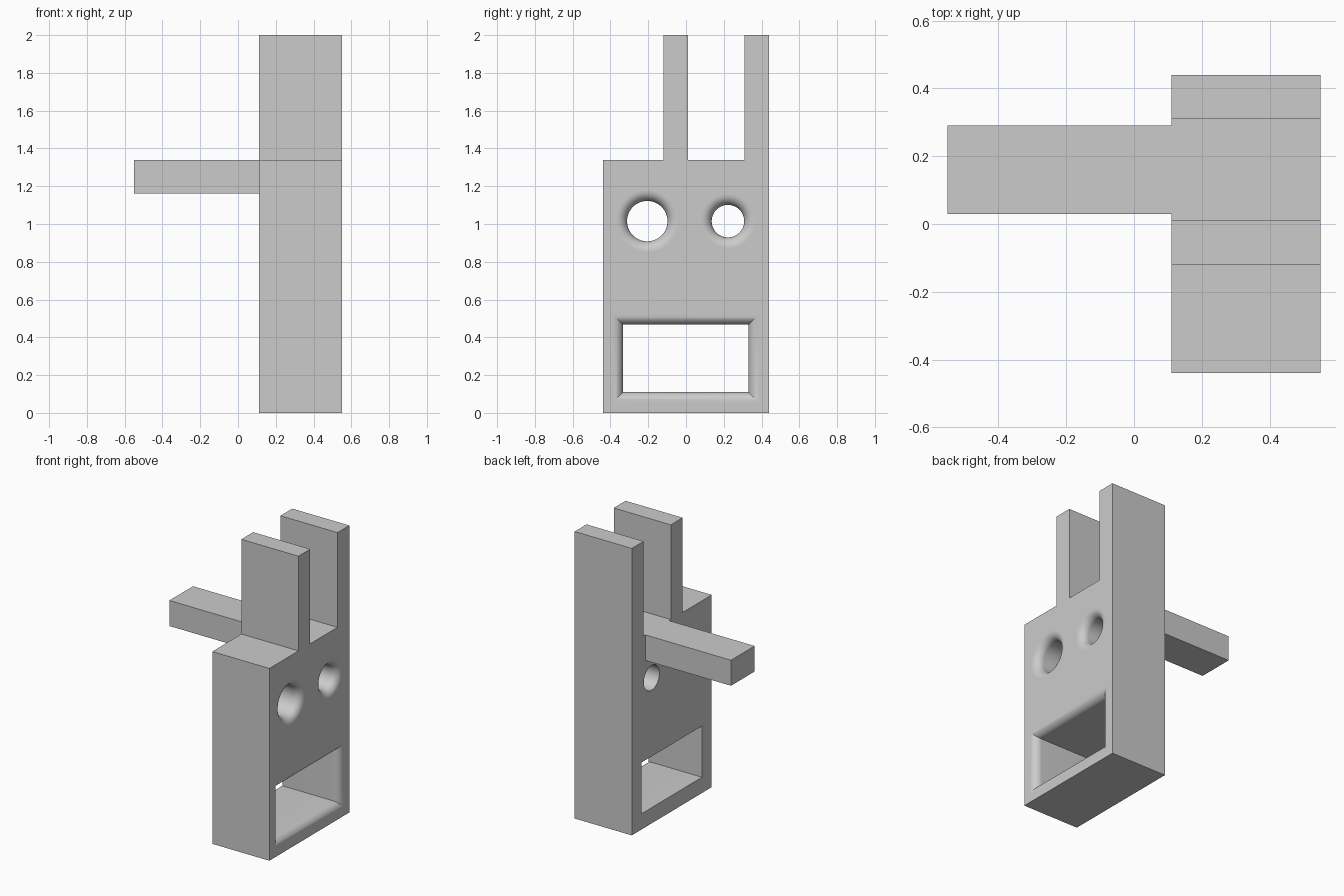
import bpy, bmesh
from math import cos, sin, pi, radians

if "Cube" in bpy.data.objects:
    bpy.data.objects.remove(bpy.data.objects["Cube"], do_unlink=True)

BACK, FRONT = 0.11, 0.55      # x extent of the block
FILLET = 0.055                # rounding at the mouth of each opening

grey = bpy.data.materials.new("plain_grey")
grey.use_nodes = True
colour = (0.6, 0.6, 0.6, 1)
grey.diffuse_color = colour
grey.node_tree.nodes["Principled BSDF"].inputs["Base Color"].default_value = colour


def loft(name, rings):
    """Closed solid through equal rings of points."""
    bm = bmesh.new()
    loops = [[bm.verts.new(p) for p in ring] for ring in rings]
    n = len(loops[0])
    for a, b in zip(loops, loops[1:]):
        for i in range(n):
            j = (i + 1) % n
            bm.faces.new((a[i], a[j], b[j], b[i]))
    bm.faces.new(loops[0][::-1])
    bm.faces.new(loops[-1])
    bmesh.ops.recalc_face_normals(bm, faces=bm.faces)
    mesh = bpy.data.meshes.new(name)
    bm.to_mesh(mesh)
    bm.free()
    mesh.materials.append(grey)
    obj = bpy.data.objects.new(name, mesh)
    bpy.context.collection.objects.link(obj)
    return obj


def rectangle(y0, y1, z0, z1):
    return lambda x, g: [(x, y0 - g, z0 - g), (x, y1 + g, z0 - g),
                         (x, y1 + g, z1 + g), (x, y0 - g, z1 + g)]


def circle(y, z, r, n=64):
    return lambda x, g: [(x, y + (r + g) * cos(2 * pi * i / n),
                          z + (r + g) * sin(2 * pi * i / n)) for i in range(n)]


def flared_cutter(name, outline, steps=10):
    """Straight hole that widens along a quarter round at the +x face."""
    rings = [outline(BACK - 0.1, 0)]
    for i in range(steps + 1):
        a = pi / 2 * i / steps
        rings.append(outline(FRONT - FILLET * (1 - sin(a)), FILLET * (1 - cos(a))))
    rings.append(outline(FRONT + 0.1, FILLET))
    cutter = loft(name, rings)
    cutter.hide_render = True
    return cutter


# Block with two upright prongs, as one side profile
profile = [(-0.44, 0), (0.44, 0), (0.44, 2), (0.31, 2), (0.31, 1.34),
           (0.01, 1.34), (0.01, 2), (-0.12, 2), (-0.12, 1.34), (-0.44, 1.34)]
block = loft("pronged_block", [[(x, y, z) for y, z in profile] for x in (BACK, FRONT)])

# Two round holes and a rectangular window
cutters = [flared_cutter("large_hole_cutter", circle(-0.205, 1.015, 0.107)),
           flared_cutter("small_hole_cutter", circle(0.222, 1.015, 0.086)),
           flared_cutter("window_cutter", rectangle(-0.333, 0.331, 0.11, 0.467))]
for cutter in cutters:
    mod = block.modifiers.new(cutter.name, "BOOLEAN")
    mod.operation, mod.solver, mod.object = "DIFFERENCE", "EXACT", cutter
bpy.context.view_layer.update()
cut = bpy.data.meshes.new_from_object(
    block.evaluated_get(bpy.context.evaluated_depsgraph_get()))
block.modifiers.clear()
block.data = cut
for cutter in cutters:
    bpy.data.objects.remove(cutter, do_unlink=True)

# Smooth the rounded openings, keep the broad faces flat
bpy.ops.object.select_all(action="DESELECT")
block.select_set(True)
bpy.context.view_layer.objects.active = block
bpy.ops.object.shade_smooth_by_angle(angle=radians(30))
for face in block.data.polygons:
    if abs(face.normal.x) > 0.999:
        face.use_smooth = False

# Bar reaching out from the back of the block
bar = rectangle(0.03, 0.29, 1.162, 1.34)
loft("side_bar", [bar(-0.55, 0), bar(BACK, 0)])
